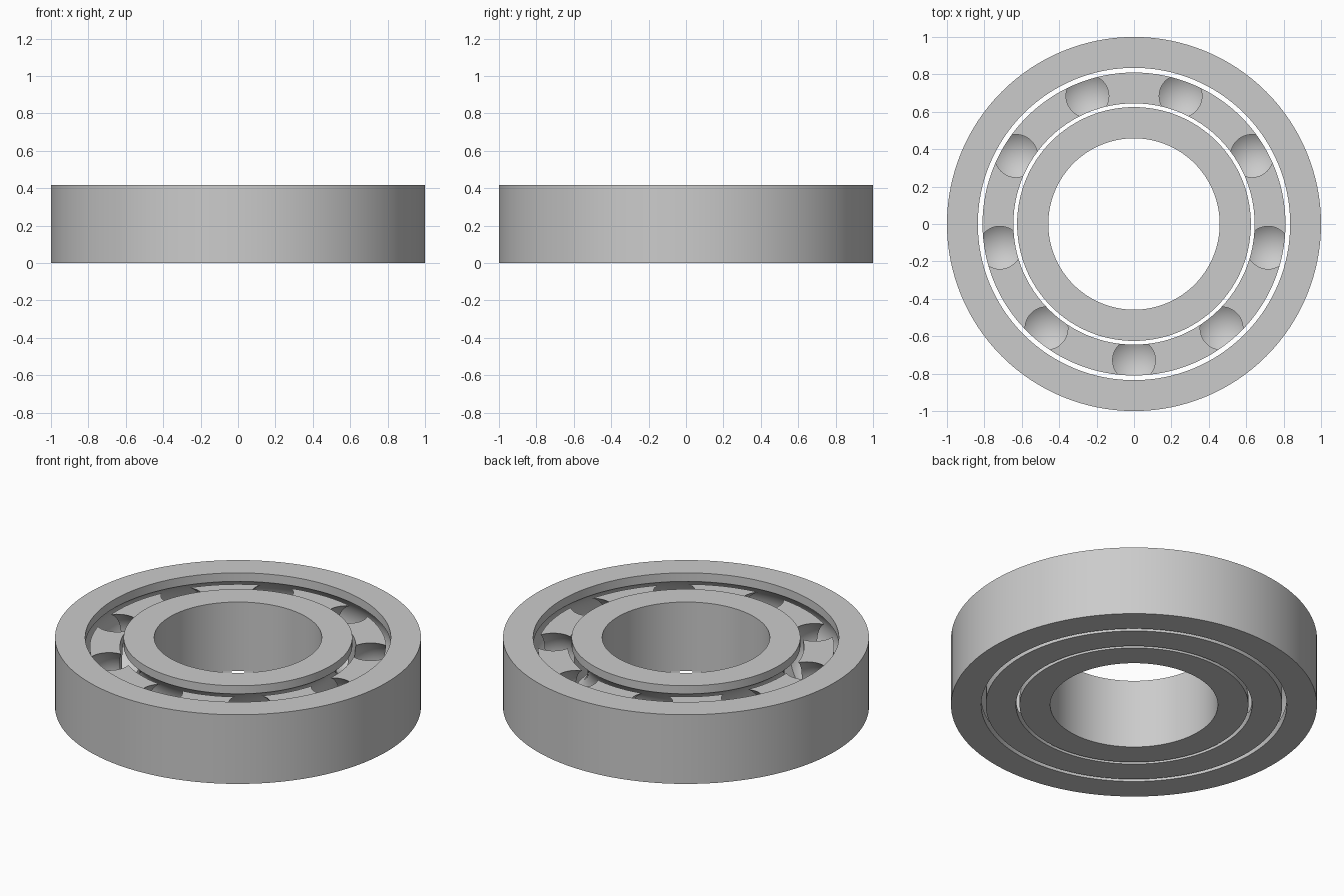
import bpy
import bmesh
from math import sin, cos, pi, radians, asin

HEIGHT = 0.417
MID = HEIGHT / 2
PITCH = 0.728        # radius of the circle of ball centres
BALL = 0.19          # radius of raceways and pockets
POCKETS = 9
SEGMENTS = 128

cube = bpy.data.objects.get("Cube")
if cube:
    bpy.data.objects.remove(cube, do_unlink=True)

steel = bpy.data.materials.new("grey_steel")
steel.use_nodes = True
steel.diffuse_color = (0.6, 0.6, 0.6, 1)
steel.node_tree.nodes["Principled BSDF"].inputs["Base Color"].default_value = (0.6, 0.6, 0.6, 1)


def add_object(name, bm):
    bmesh.ops.recalc_face_normals(bm, faces=bm.faces)
    mesh = bpy.data.meshes.new(name)
    bm.to_mesh(mesh)
    bm.free()
    mesh.materials.append(steel)
    obj = bpy.data.objects.new(name, mesh)
    bpy.context.collection.objects.link(obj)
    return obj


def revolve(name, profile):
    """Spin a closed (radius, height) profile round the z axis."""
    bm = bmesh.new()
    rings = []
    for i in range(SEGMENTS):
        a = 2 * pi * i / SEGMENTS
        rings.append([bm.verts.new((r * cos(a), r * sin(a), z)) for r, z in profile])
    n = len(profile)
    for i, ring in enumerate(rings):
        after = rings[(i + 1) % SEGMENTS]
        for j in range(n):
            k = (j + 1) % n
            bm.faces.new((ring[j], after[j], after[k], ring[k]))
    return add_object(name, bm)


def race(name, bore, face, steps=20):
    """Ring with a plain wall at bore and a ball groove in the wall at face."""
    side = 1 if face > PITCH else -1
    half = asin((BALL ** 2 - (face - PITCH) ** 2) ** 0.5 / BALL)
    angles = [-half + 2 * half * i / steps for i in range(steps + 1)]
    groove = [(PITCH + side * BALL * cos(a), MID + BALL * sin(a)) for a in angles]
    return revolve(name, [(bore, 0), (face, 0)] + groove + [(face, HEIGHT), (bore, HEIGHT)])


def finish(obj):
    bpy.ops.object.select_all(action='DESELECT')
    obj.select_set(True)
    bpy.context.view_layer.objects.active = obj
    bpy.ops.object.shade_smooth_by_angle(angle=radians(25))


# Grooved rings
outer_race = race("outer_race", 1.0, 0.835)
inner_race = race("inner_race", 0.458, 0.625)

# Cage, flush below and recessed above
TOP = 0.36
cage = revolve("ball_cage", [(0.645, 0), (0.81, 0), (0.81, TOP), (0.645, TOP)])

# Round pockets cut into the cage
bm = bmesh.new()
for i in range(POCKETS):
    a = 2 * pi * i / POCKETS - pi / 2
    ball = bmesh.ops.create_uvsphere(bm, u_segments=48, v_segments=32, radius=BALL)
    bmesh.ops.translate(bm, verts=ball["verts"], vec=(PITCH * cos(a), PITCH * sin(a), MID))
cutter = add_object("pocket_cutter", bm)
cutter.hide_render = True

cut = cage.modifiers.new("pockets", 'BOOLEAN')
cut.operation = 'DIFFERENCE'
cut.solver = 'EXACT'
cut.object = cutter
bpy.ops.object.select_all(action='DESELECT')
cage.select_set(True)
bpy.context.view_layer.objects.active = cage
bpy.ops.object.modifier_apply(modifier=cut.name)
bpy.data.objects.remove(cutter, do_unlink=True)

for part in (outer_race, inner_race, cage):
    finish(part)
